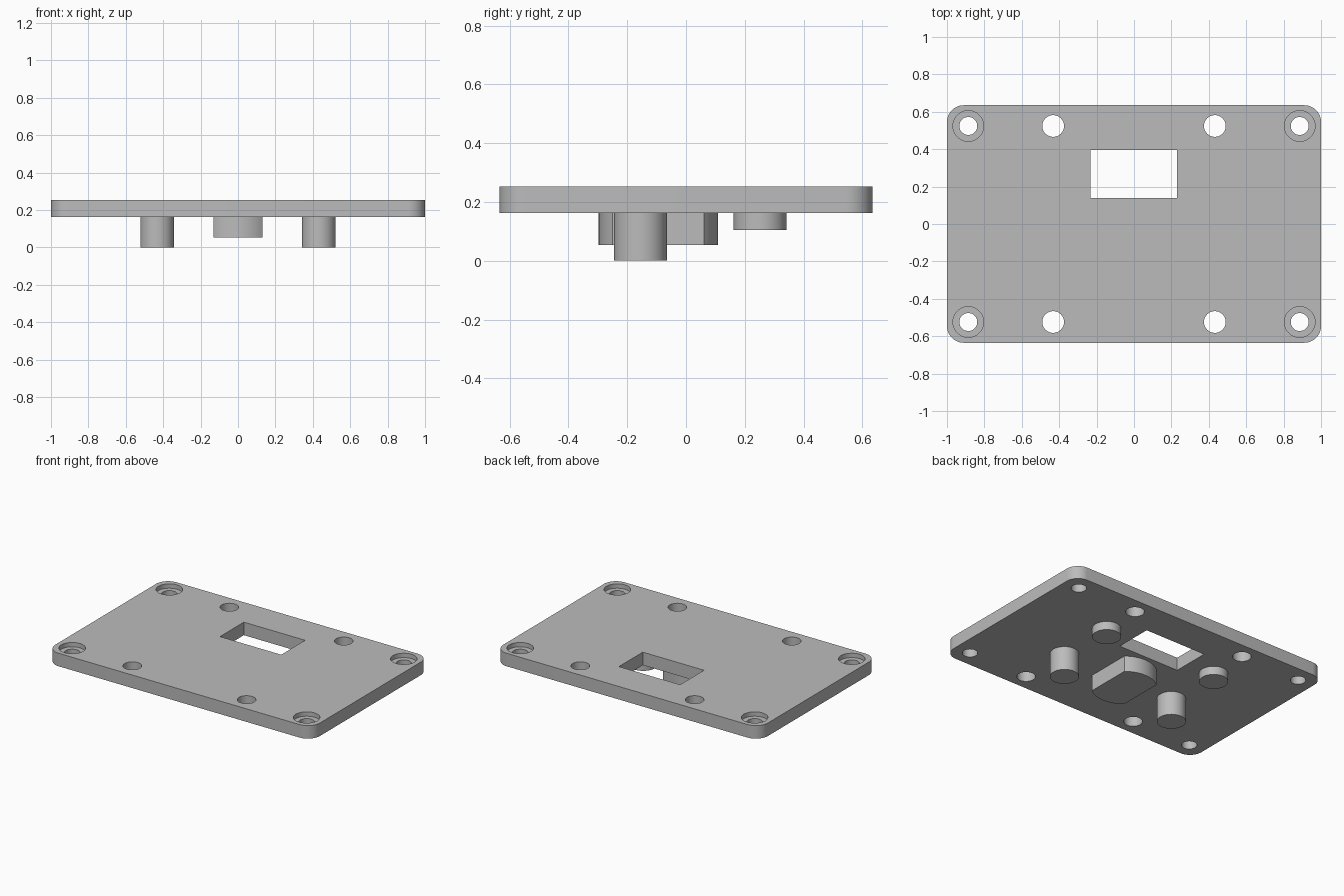
import bpy
import bmesh
import math
from math import cos, sin, pi

cube = bpy.data.objects.get("Cube")
if cube:
    bpy.data.objects.remove(cube, do_unlink=True)

PLATE_BOTTOM, PLATE_TOP = 0.163, 0.252
HALF_X, HALF_Y, CORNER = 1.0, 0.635, 0.09

grey = bpy.data.materials.new("plain grey")
grey.use_nodes = True
colour = (0.5, 0.5, 0.5, 1)
grey.diffuse_color = colour
grey.node_tree.nodes["Principled BSDF"].inputs["Base Color"].default_value = colour


def arc(cx, cy, r, start, end, steps):
    """Points along a circular arc, both ends included."""
    angles = [start + (end - start) * i / steps for i in range(steps + 1)]
    return [(cx + r * cos(a), cy + r * sin(a)) for a in angles]


def circle(cx, cy, r, steps=48):
    return arc(cx, cy, r, 0, 2 * pi, steps)[:-1]


def extrude(name, outline, z0, z1):
    """Closed prism from a counter-clockwise outline."""
    bm = bmesh.new()
    base = bm.faces.new([bm.verts.new((x, y, z0)) for x, y in outline])
    top = bmesh.ops.extrude_face_region(bm, geom=[base])["geom"]
    bmesh.ops.translate(bm, vec=(0, 0, z1 - z0),
                        verts=[v for v in top if isinstance(v, bmesh.types.BMVert)])
    bmesh.ops.recalc_face_normals(bm, faces=bm.faces)
    mesh = bpy.data.meshes.new(name)
    bm.to_mesh(mesh)
    bm.free()
    mesh.materials.append(grey)
    obj = bpy.data.objects.new(name, mesh)
    bpy.context.collection.objects.link(obj)
    return obj


def activate(obj):
    bpy.ops.object.select_all(action="DESELECT")
    obj.select_set(True)
    bpy.context.view_layer.objects.active = obj


def smooth(obj):
    activate(obj)
    bpy.ops.object.shade_smooth_by_angle(angle=math.radians(30))


def cut(obj, outline, z0, z1):
    """Remove a prism from the object."""
    cutter = extrude("cutter", outline, z0, z1)
    cutter.hide_render = True
    activate(obj)
    mod = obj.modifiers.new("cut", "BOOLEAN")
    mod.operation = "DIFFERENCE"
    mod.solver = "EXACT"
    mod.object = cutter
    bpy.ops.object.modifier_apply(modifier=mod.name)
    bpy.data.objects.remove(cutter, do_unlink=True)


# Rounded plate
outline = []
for i, (sx, sy) in enumerate([(1, 1), (-1, 1), (-1, -1), (1, -1)]):
    outline += arc(sx * (HALF_X - CORNER), sy * (HALF_Y - CORNER), CORNER,
                   i * pi / 2, (i + 1) * pi / 2, 12)
plate = extrude("plate", outline, PLATE_BOTTOM, PLATE_TOP)

# Counterbored corner holes and plain holes between them
for sx in (-1, 1):
    for sy in (-1, 1):
        y = sy * 0.524
        cut(plate, circle(sx * 0.886, y, 0.048), 0, 1)
        cut(plate, circle(sx * 0.886, y, 0.082), PLATE_TOP - 0.03, 1)
        cut(plate, circle(sx * 0.432, y, 0.058), 0, 1)

# Rectangular window
cut(plate, [(-0.233, 0.138), (0.23, 0.138), (0.23, 0.396), (-0.233, 0.396)], 0, 1)
smooth(plate)

# Pegs under the plate
for side, sx in (("right", -1), ("left", 1)):
    smooth(extrude("tall_peg_" + side, circle(sx * 0.432, -0.155, 0.09), 0, PLATE_BOTTOM))
    smooth(extrude("short_peg_" + side, circle(sx * 0.432, 0.252, 0.09), 0.105, PLATE_BOTTOM))

# Central boss: a disc with two flat sides
R, HALF_WIDTH, CY = 0.203, 0.13, -0.094
a = math.acos(HALF_WIDTH / R)
boss = arc(0, CY, R, a, pi - a, 20) + arc(0, CY, R, pi + a, 2 * pi - a, 20)
smooth(extrude("central_boss", boss, 0.054, PLATE_BOTTOM))
